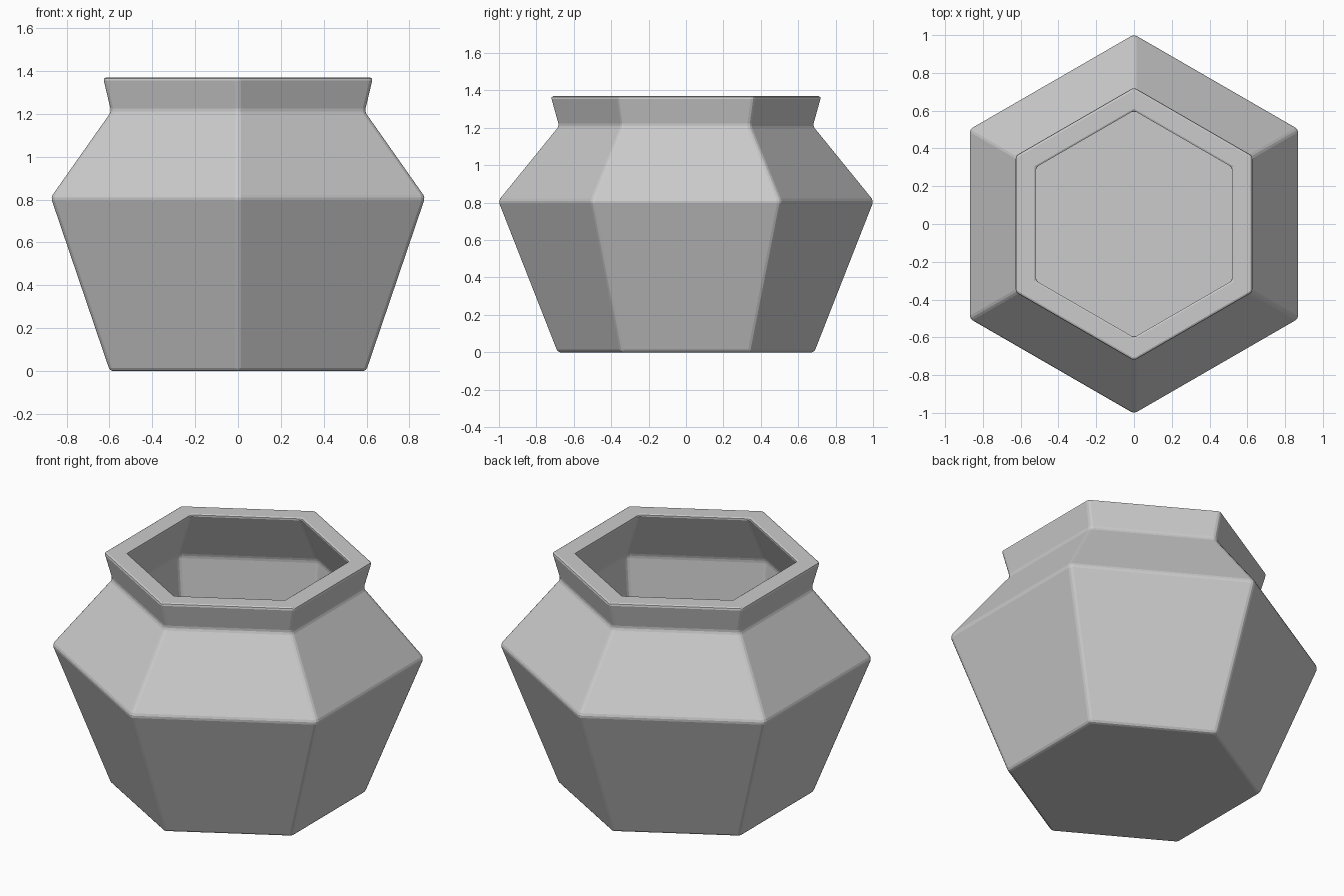
import bpy, bmesh, math

if "Cube" in bpy.data.objects:
    bpy.data.objects.remove(bpy.data.objects["Cube"])

SIDES = 6
# Closed-vessel profile (corner radius, height): outside going up, then inside going down
profile = [(0.69, 0.0), (1.008, 0.81), (0.683, 1.21), (0.727, 1.37),
           (0.593, 1.37), (0.755, 1.06), (0.66, 0.15)]

# Hexagonal rings with corners pointing along y
bm = bmesh.new()
rings = []
for r, z in profile:
    ring = []
    for i in range(SIDES):
        a = math.pi / 2 + 2 * math.pi * i / SIDES
        ring.append(bm.verts.new((r * math.cos(a), r * math.sin(a), z)))
    rings.append(ring)

# Flat walls between rings, plus underside and inner floor
for lo, hi in zip(rings, rings[1:]):
    for i in range(SIDES):
        j = (i + 1) % SIDES
        bm.faces.new((lo[i], lo[j], hi[j], hi[i]))
bm.faces.new(rings[0][::-1])
bm.faces.new(rings[-1])
bmesh.ops.recalc_face_normals(bm, faces=bm.faces[:])

mesh = bpy.data.meshes.new("hexagonal_pot")
bm.to_mesh(mesh)
bm.free()
pot = bpy.data.objects.new("hexagonal_pot", mesh)
bpy.context.collection.objects.link(pot)

# Slightly softened edges
bevel = pot.modifiers.new("soft_edges", 'BEVEL')
bevel.width = 0.015
bevel.segments = 2
bevel.limit_method = 'ANGLE'
bevel.angle_limit = math.radians(10)
